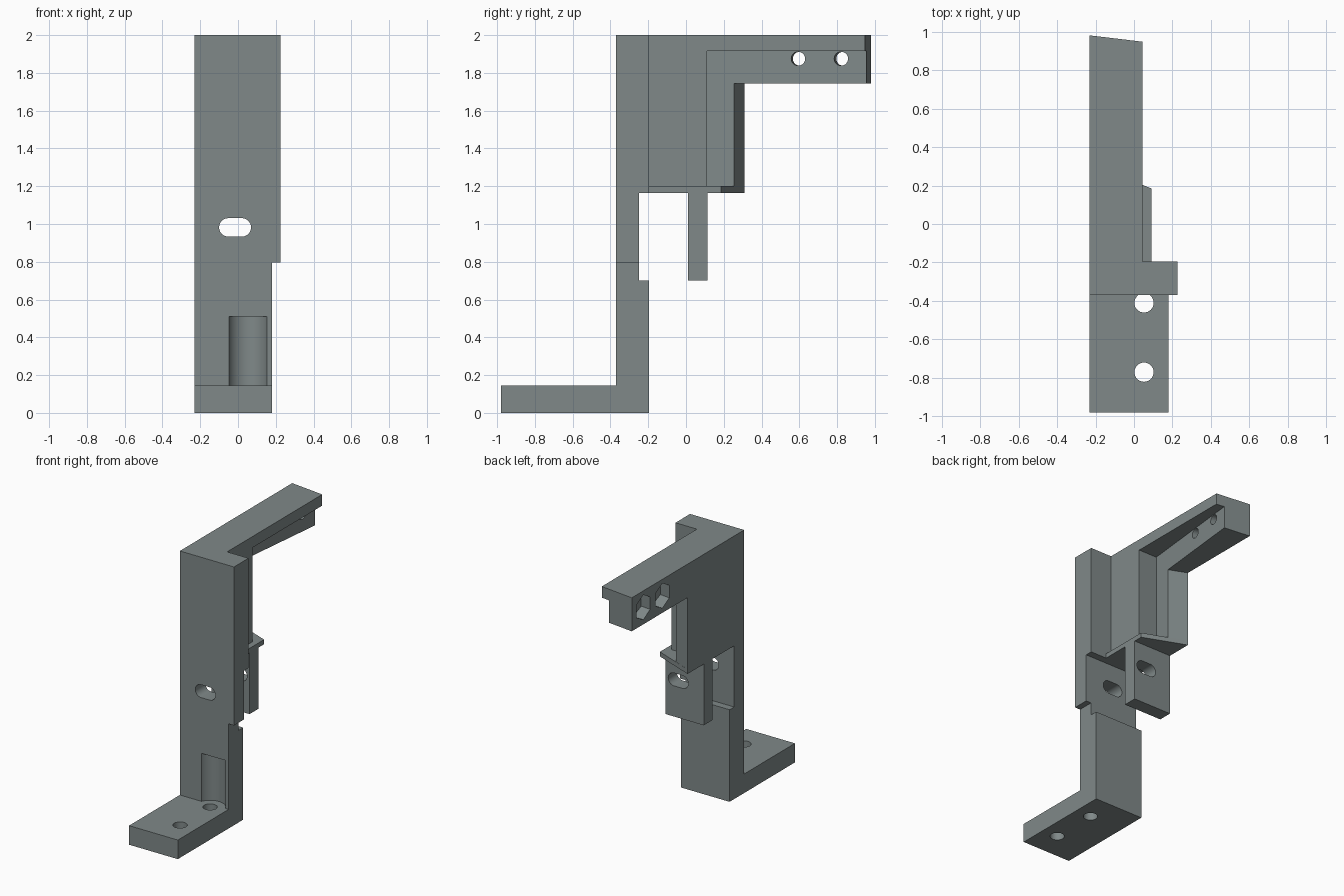
import bpy, bmesh, math
from mathutils import Matrix, Vector

if "Cube" in bpy.data.objects:
    bpy.data.objects.remove(bpy.data.objects["Cube"])

grey = bpy.data.materials.new("grey")
grey.diffuse_color = (0.215, 0.25, 0.25, 1)
grey.use_nodes = True
grey.node_tree.nodes["Principled BSDF"].inputs["Base Color"].default_value = grey.diffuse_color


def prism(name, pts, lo, hi, matrix=None):
    """Extrude an outline from lo to hi along local z."""
    bm = bmesh.new()
    bottom = bm.faces.new([bm.verts.new((x, y, lo)) for x, y in pts])
    ext = bmesh.ops.extrude_face_region(bm, geom=[bottom])
    verts = [v for v in ext["geom"] if isinstance(v, bmesh.types.BMVert)]
    bmesh.ops.translate(bm, vec=(0, 0, hi - lo), verts=verts)
    bmesh.ops.recalc_face_normals(bm, faces=bm.faces)
    if matrix:
        bm.transform(matrix)
    me = bpy.data.meshes.new(name)
    bm.to_mesh(me)
    bm.free()
    me.materials.append(grey)
    ob = bpy.data.objects.new(name, me)
    bpy.context.collection.objects.link(ob)
    return ob


def box(name, x0, x1, y0, y1, z0, z1):
    return prism(name, [(x0, y0), (x1, y0), (x1, y1), (x0, y1)], z0, z1)


def circle(cx, cy, r, n=32, start=0.0, sweep=2 * math.pi):
    return [(cx + r * math.cos(start + sweep * i / n),
             cy + r * math.sin(start + sweep * i / n)) for i in range(n)]


def combine(target, other, op):
    """Apply a boolean and remove the helper."""
    mod = target.modifiers.new("bool", "BOOLEAN")
    mod.operation, mod.solver, mod.object = op, "EXACT", other
    bpy.context.view_layer.objects.active = target
    bpy.ops.object.modifier_apply(modifier=mod.name)
    bpy.data.objects.remove(other, do_unlink=True)


L = -0.23  # shared flat left side

# Upright post, narrower below, with a notch across its back
bracket = box("bracket", L, 0.18, -0.37, -0.195, 0, 1.0)
combine(bracket, box("upper_post", L, 0.225, -0.37, -0.195, 0.795, 2), "UNION")
combine(bracket, box("notch", -0.5, 0.5, -0.25, 0.0, 0.70, 1.165), "DIFFERENCE")

# Foot, main body with slanted recess, bottom flange, arm, arm lip and rear tab
parts = [
    box("foot", L, 0.18, -0.98, -0.195, 0, 0.145),
    prism("body", [(L, -0.3), (0.045, -0.3), (0.045, 0.11), (-0.11, 0.11),
                   (-0.0946, 0.255), (L, 0.31)], 1.165, 2),
    prism("flange", [(L, -0.3), (0.09, -0.3), (0.09, 0.185), (L, 0.31)], 1.165, 1.2),
    prism("arm", [(L, 0.11), (-0.11, 0.11), (-0.02, 0.955), (L, 0.98)], 1.745, 2),
    prism("lip", [(L, -0.3), (0.045, -0.3), (0.045, 0.947), (L, 0.98)], 1.915, 2),
    box("tab", L, 0.09, 0.01, 0.115, 0.70, 1.18),
]
for p in parts:
    combine(bracket, p, "UNION")

# Foot screw holes and the driver clearance groove in the post
for y in (-0.41, -0.77):
    combine(bracket, prism("screw_hole", circle(0.052, y, 0.05), -0.1, 0.3), "DIFFERENCE")
combine(bracket, prism("groove", circle(0.052, -0.41, 0.108, 48), 0.145, 0.51), "DIFFERENCE")

# Slot running through post and tab
slot = (circle(0.02, 0.982, 0.049, 16, -math.pi / 2, math.pi)
        + [(0.02, 1.031)]
        + circle(-0.051, 0.982, 0.049, 16, math.pi / 2, math.pi)
        + [(-0.051, 0.933)])
along_y = Matrix.Rotation(math.pi / 2, 4, "X")  # outline y becomes z
combine(bracket, prism("slot", slot, -0.5, 0.6, along_y), "DIFFERENCE")

# Arm bolt holes with hexagonal nut pockets, square to the slanted face
axis = Vector((1, -0.1065, 0)).normalized()
turn = axis.to_track_quat("Z", "Y").to_matrix().to_4x4()
up = turn.to_3x3().inverted() @ Vector((0, 0, 1))
tip = math.atan2(up.y, up.x)  # point each hexagon upward
for y in (0.612, 0.842):
    place = Matrix.Translation((L, y, 1.875)) @ turn
    combine(bracket, prism("bolt_hole", circle(0, 0, 0.037, 24), -0.2, 0.5, place), "DIFFERENCE")
    combine(bracket, prism("nut_pocket", circle(0, 0, 0.095, 6, tip), -0.1, 0.09, place), "DIFFERENCE")

# Smooth the hole walls, keep all edges crisp
bpy.ops.object.select_all(action="DESELECT")
bracket.select_set(True)
bpy.context.view_layer.objects.active = bracket
bpy.ops.object.shade_smooth_by_angle(angle=math.radians(25))
